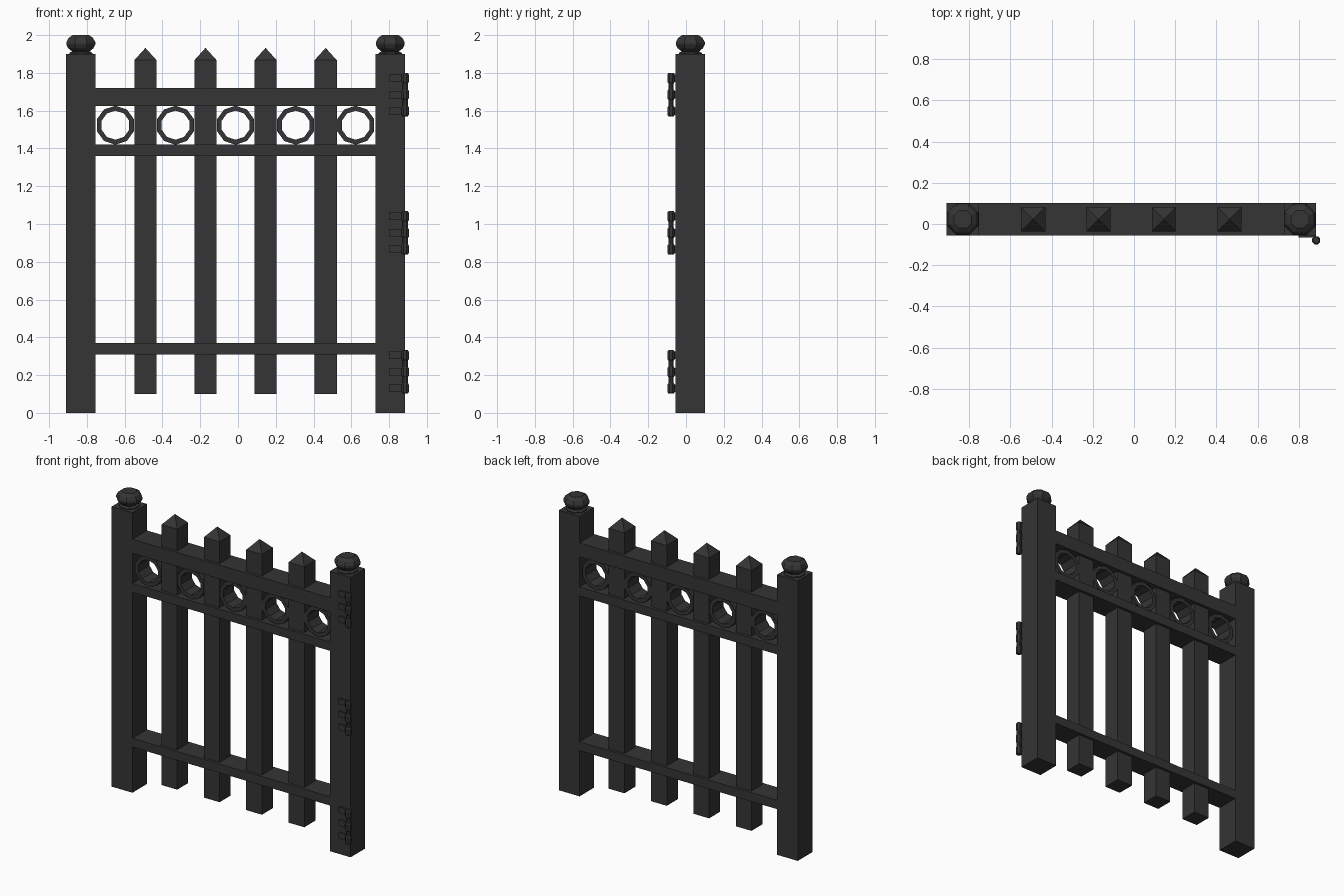
import bpy, bmesh, math

if "Cube" in bpy.data.objects:
    bpy.data.objects.remove(bpy.data.objects["Cube"])

iron = bpy.data.materials.new("dark_iron")
iron.diffuse_color = (0.035, 0.035, 0.035, 1)
iron.use_nodes = True
iron.node_tree.nodes["Principled BSDF"].inputs["Base Color"].default_value = iron.diffuse_color

CX, CY = -0.013, 0.023      # gate centre line
DEPTH = 0.156               # posts and rails
PICKET = 0.118              # picket width, ring depth
STEP = 0.318                # picket spacing


def finish(name, bm):
    bmesh.ops.recalc_face_normals(bm, faces=bm.faces)
    me = bpy.data.meshes.new(name)
    bm.to_mesh(me)
    bm.free()
    me.materials.append(iron)
    ob = bpy.data.objects.new(name, me)
    bpy.context.collection.objects.link(ob)
    return ob


def box(name, x0, x1, y0, y1, z0, z1):
    bm = bmesh.new()
    bmesh.ops.create_cube(bm, size=1)
    for v in bm.verts:
        v.co = ((x0 + x1) / 2 + v.co.x * (x1 - x0),
                (y0 + y1) / 2 + v.co.y * (y1 - y0),
                (z0 + z1) / 2 + v.co.z * (z1 - z0))
    return finish(name, bm)


def lathe(name, x, y, z, profile, n=8, closed=False, along_y=False):
    """Revolve (radius, height) points; closed joins last to first."""
    bm = bmesh.new()
    rings = []
    for r, h in profile:
        ring = []
        for i in range(n):
            a = 2 * math.pi * (i + 0.5) / n
            c, s = r * math.cos(a), r * math.sin(a)
            p = (x + c, y + h, z + s) if along_y else (x + c, y + s, z + h)
            ring.append(bm.verts.new(p))
        rings.append(ring)
    pairs = list(zip(rings, rings[1:]))
    if closed:
        pairs.append((rings[-1], rings[0]))
    else:
        bm.faces.new(rings[0])
        bm.faces.new(rings[-1])
    for a, b in pairs:
        for i in range(n):
            j = (i + 1) % n
            bm.faces.new((a[i], a[j], b[j], b[i]))
    return finish(name, bm)


# posts with faceted ball finials
for side in (-1, 1):
    x = CX + side * 0.819
    h = DEPTH / 2
    box("post", x - h, x + h, CY - h, CY + h, 0, 1.9)
    lathe("ball_finial", x, CY, 1.9,
          [(0.066, 0), (0.066, 0.006), (0.05, 0.014), (0.072, 0.03),
           (0.083, 0.05), (0.083, 0.062), (0.07, 0.085), (0.047, 0.1)])

# horizontal rails
for name, z0, z1 in (("bottom_rail", 0.31, 0.37), ("middle_rail", 1.36, 1.42),
                     ("top_rail", 1.625, 1.72)):
    box(name, CX - 0.742, CX + 0.742, CY - DEPTH / 2, CY + DEPTH / 2, z0, z1)

# pickets with pyramid tips
for i in range(4):
    x, w = CX + (i - 1.5) * STEP, PICKET / 2
    d = w * math.sqrt(2)
    bm_profile = [(d, 0.1), (d, 1.867), (0.0005, 1.932)]
    lathe("picket", x, CY, 0, bm_profile, n=4)

# decorative rings between the rails
for i in range(5):
    h = PICKET / 2
    lathe("ring", CX + (i - 2) * STEP, CY, 1.523,
          [(0.103, -h), (0.103, h), (0.077, h), (0.077, -h)],
          n=10, closed=True, along_y=True)

# hinges: knuckled barrel and thin tabs on the right post
K, P = 0.021, 0.015
for z in (0.217, 0.953, 1.685):
    profile = []
    for c in (-0.087, 0, 0.087):
        profile += [(P, c - 0.028), (K, c - 0.02), (K, c + 0.02), (P, c + 0.028)]
        box("hinge_tab", 0.8, 0.885, -0.065, -0.053, z + c - 0.02, z + c + 0.02)
    lathe("hinge_barrel", 0.885, -0.079, z, profile)
